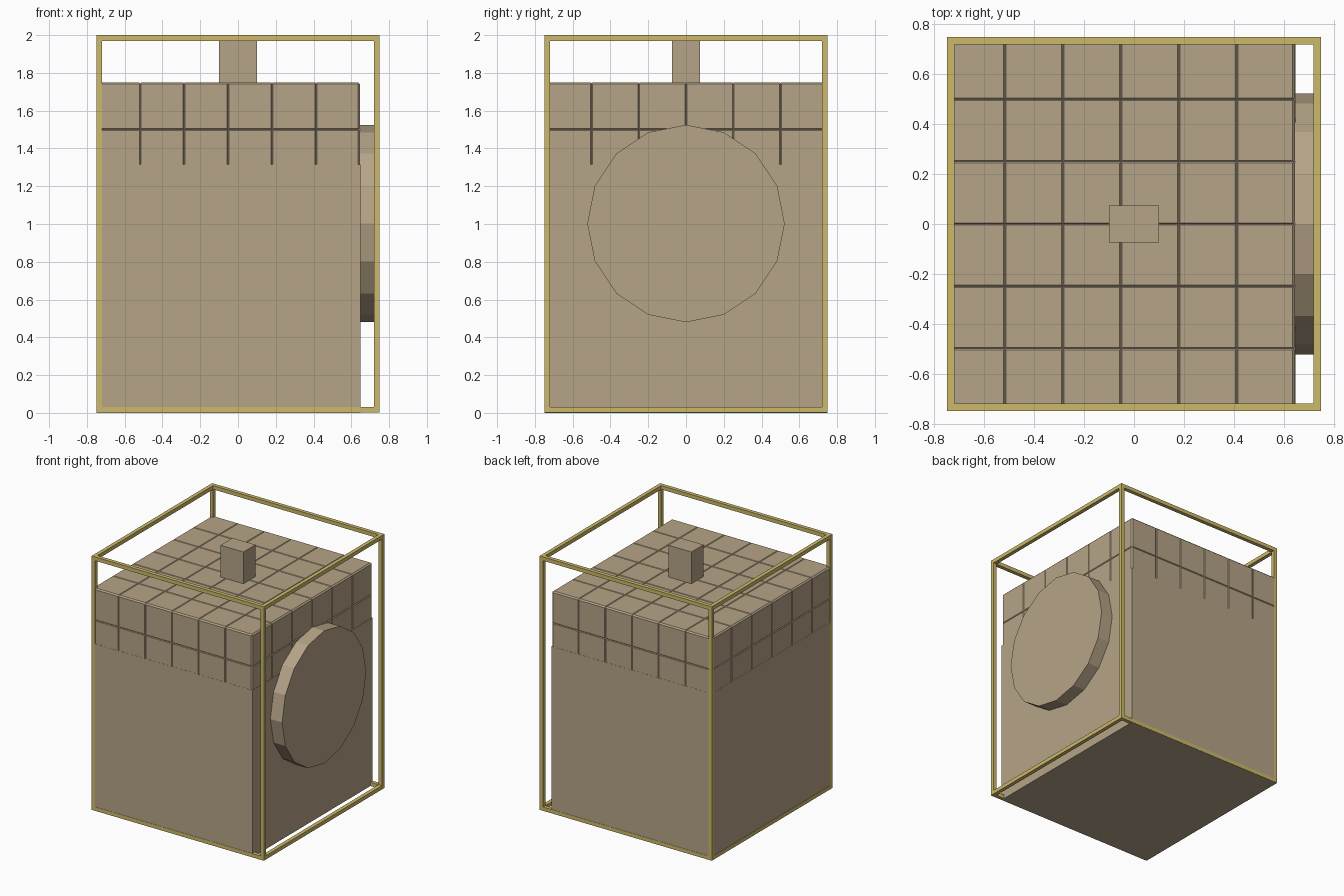
import bpy, bmesh, math
from mathutils import Matrix

if "Cube" in bpy.data.objects:
    bpy.data.objects.remove(bpy.data.objects["Cube"])


def material(name, rgb):
    m = bpy.data.materials.new(name)
    m.diffuse_color = (*rgb, 1)
    m.use_nodes = True
    m.node_tree.nodes["Principled BSDF"].inputs["Base Color"].default_value = m.diffuse_color
    return m


TAN = material("tan", (0.47, 0.37, 0.245))
YELLOW = material("dull_yellow", (0.61, 0.49, 0.145))


def finish(name, bm, mat):
    me = bpy.data.meshes.new(name)
    bmesh.ops.recalc_face_normals(bm, faces=bm.faces)
    bm.to_mesh(me)
    bm.free()
    me.materials.append(mat)
    ob = bpy.data.objects.new(name, me)
    bpy.context.collection.objects.link(ob)
    return ob


def add_box(bm, lo, hi):
    size = [b - a for a, b in zip(lo, hi)]
    mid = [(a + b) / 2 for a, b in zip(lo, hi)]
    mat = Matrix.Translation(mid) @ Matrix.Diagonal((*size, 1))
    return bmesh.ops.create_cube(bm, size=1, matrix=mat)


def box(name, lo, hi, mat):
    bm = bmesh.new()
    add_box(bm, lo, hi)
    return finish(name, bm, mat)


# Plain lower body, a hair larger than the tiled part
box("lower_body", (-0.748, -0.748, 0), (0.648, 0.748, 1.315), TAN)

# Tiled upper part: a box cut into a grid, each cell raised with a sloped rim
bm = bmesh.new()
lo, hi = (-0.742, -0.742, 1.245), (0.641, 0.742, 1.745)
add_box(bm, lo, hi)
cuts = [(0, -0.75 + 0.2325 * i) for i in range(1, 6)]
cuts += [(1, -0.75 + 0.25 * i) for i in range(1, 6)] + [(2, 1.5)]
for axis, pos in cuts:
    co, no = [0, 0, 0], [0, 0, 0]
    co[axis], no[axis] = pos, 1
    bmesh.ops.bisect_plane(bm, geom=bm.verts[:] + bm.edges[:] + bm.faces[:],
                           plane_co=co, plane_no=no)
bmesh.ops.recalc_face_normals(bm, faces=bm.faces)
cells = [f for f in bm.faces if f.normal.z > -0.5]
bmesh.ops.inset_individual(bm, faces=cells, thickness=0.007, depth=0.005)
finish("tiled_top", bm, TAN)

# Sixteen-sided disc on the right side
bm = bmesh.new()
turn = Matrix.Translation((0.6975, 0, 1.0025)) @ Matrix.Rotation(math.pi / 2, 4, 'Y')
bmesh.ops.create_cone(bm, cap_ends=True, segments=16, radius1=0.5225,
                      radius2=0.5225, depth=0.105, matrix=turn)
finish("side_disc", bm, TAN)

# Block on top
box("top_block", (-0.1, -0.075, 1.74), (0.1, 0.075, 2.0), TAN)

# Open frame of twelve square bars
T, R, Z0 = 0.03, 0.75, 0.001
bm = bmesh.new()
for s in (-1, 1):
    a, b = sorted((s * R, s * (R - T)))
    for z in (Z0, 2 - T):
        add_box(bm, (-R, a, z), (R, b, z + T))
        add_box(bm, (a, -R + T, z), (b, R - T, z + T))
    for t in (-1, 1):
        c, d = sorted((t * R, t * (R - T)))
        add_box(bm, (a, c, Z0 + T), (b, d, 2 - T))
finish("outer_frame", bm, YELLOW)
